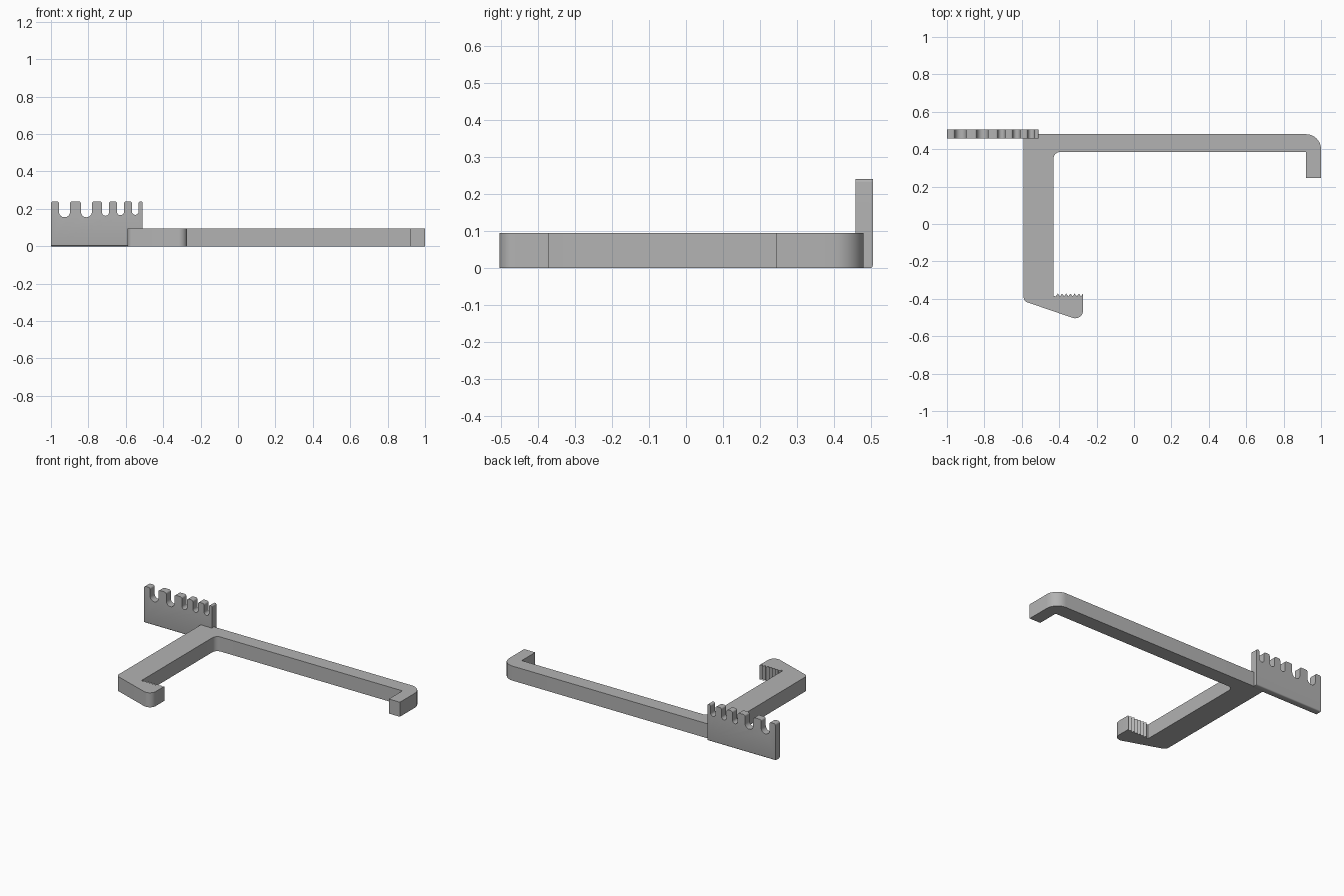
import bpy, bmesh, math
from mathutils import Vector

cube = bpy.data.objects.get("Cube")
if cube:
    bpy.data.objects.remove(cube, do_unlink=True)

grey = bpy.data.materials.new("plain grey")
grey.use_nodes = True
tone = (0.45, 0.45, 0.45, 1)
grey.diffuse_color = tone
grey.node_tree.nodes["Principled BSDF"].inputs["Base Color"].default_value = tone


def rounded(corners, steps=8):
    """Outline from (x, y, radius) corners, each replaced by a true arc."""
    out = []
    for i, (x, y, r) in enumerate(corners):
        p = Vector((x, y))
        if r == 0:
            out.append(p)
            continue
        a = (Vector(corners[i - 1][:2]) - p).normalized()
        b = (Vector(corners[(i + 1) % len(corners)][:2]) - p).normalized()
        half = a.angle(b) / 2
        centre = p + (a + b).normalized() * r / math.sin(half)
        start = p + a * r / math.tan(half) - centre
        end = p + b * r / math.tan(half) - centre
        sweep = math.pi - 2 * half
        for k in range(steps + 1):
            t = k / steps
            out.append(centre + (start * math.sin((1 - t) * sweep)
                                 + end * math.sin(t * sweep)) / math.sin(sweep))
    return out


def extrude(name, outline, place, direction, round_bottom=0):
    """Solid made by extruding a flat outline along a direction."""
    bm = bmesh.new()
    face = bm.faces.new([bm.verts.new(place(p)) for p in outline])
    ext = bmesh.ops.extrude_face_region(bm, geom=[face])
    bmesh.ops.translate(bm, vec=direction,
                        verts=[v for v in ext["geom"] if isinstance(v, bmesh.types.BMVert)])
    if round_bottom:
        edges = [e for e in bm.edges if all(v.co.z < 1e-5 for v in e.verts)
                 and abs(e.verts[0].co.y - e.verts[1].co.y) < 1e-5]
        bmesh.ops.bevel(bm, geom=edges, offset=round_bottom, segments=3,
                        profile=0.5, affect='EDGES')
    bmesh.ops.recalc_face_normals(bm, faces=bm.faces)
    mesh = bpy.data.meshes.new(name)
    bm.to_mesh(mesh)
    bm.free()
    mesh.materials.append(grey)
    obj = bpy.data.objects.new(name, mesh)
    bpy.context.collection.objects.link(obj)
    bpy.ops.object.select_all(action='DESELECT')
    obj.select_set(True)
    bpy.context.view_layer.objects.active = obj
    bpy.ops.object.shade_smooth_by_angle(angle=math.radians(30))
    return obj


# Bracket: long bar with end hook, arm, and serrated jaw
left, right, teeth = -0.43, -0.272, 7
pitch = (right - left) / teeth
serration = []
for i in range(teeth):
    serration += [(left + i * pitch, -0.372 if i else -0.385, 0),
                  (left + (i + 0.5) * pitch, -0.387, 0)]
bracket = [(-0.59, 0.48, 0), (1, 0.48, 0.08), (1, 0.245, 0), (0.92, 0.245, 0),
           (0.92, 0.385, 0), (left, 0.385, 0.035)]
bracket += serration
bracket += [(right, -0.372, 0), (right, -0.521, 0.042), (-0.59, -0.412, 0.03)]
extrude("bracket", rounded(bracket), lambda p: (p.x, p.y, 0), (0, 0, 0.095))

# Comb plate: upright plate with U-shaped slots between rounded fingers
top, tip = 0.24, 0.012
comb = [(-1, 0, 0), (-1, top, tip)]
for x0, x1, floor in [(-0.957, -0.898, 0.155), (-0.84, -0.781, 0.155),
                      (-0.727, -0.69, 0.163), (-0.647, -0.61, 0.166),
                      (-0.567, -0.532, 0.168)]:
    bend = (x1 - x0) * 0.495
    comb += [(x0, top, tip), (x0, floor, bend), (x1, floor, bend), (x1, top, tip)]
comb += [(-0.51, top, 0.008), (-0.51, 0, 0)]
extrude("comb_plate", rounded(comb), lambda p: (p.x, 0.458, p.y),
        (0, 0.047, 0), round_bottom=0.008)
